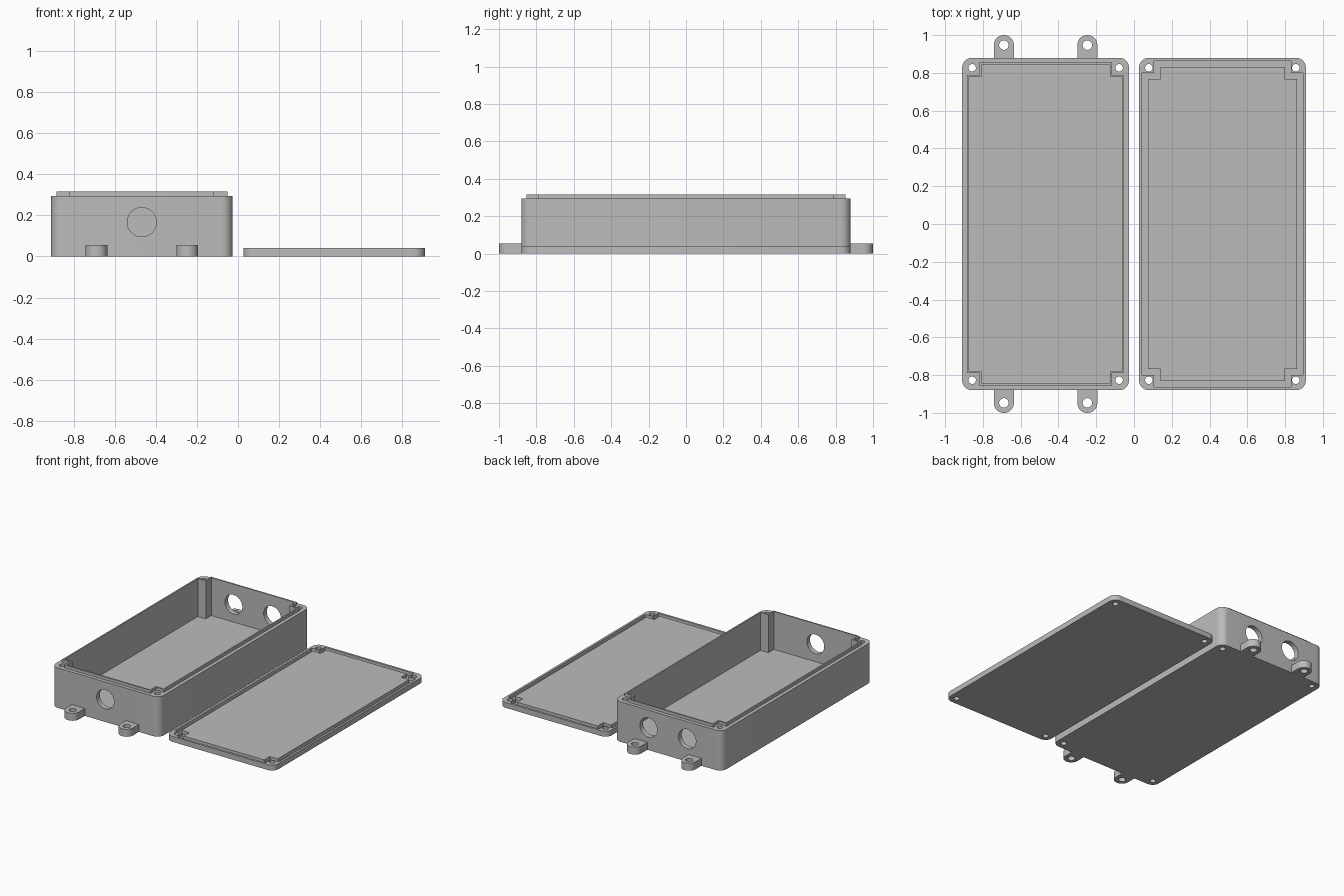
import bpy, bmesh, math

if "Cube" in bpy.data.objects:
    bpy.data.objects.remove(bpy.data.objects["Cube"])

W, L, R = 0.884, 1.76, 0.053      # footprint and corner radius
HX, HY = W / 2, L / 2
CX = 0.468                        # box at -CX, lid at +CX

grey = bpy.data.materials.new("grey plastic")
grey.diffuse_color = (0.5, 0.5, 0.5, 1)
grey.use_nodes = True
grey.node_tree.nodes["Principled BSDF"].inputs["Base Color"].default_value = grey.diffuse_color


def prism(name, pts, z0, z1):
    """Extrude a flat counter-clockwise outline from z0 to z1."""
    bm = bmesh.new()
    face = bm.faces.new([bm.verts.new((x, y, z0)) for x, y in pts])
    out = bmesh.ops.extrude_face_region(bm, geom=[face])
    for v in out["geom"]:
        if isinstance(v, bmesh.types.BMVert):
            v.co.z = z1
    bmesh.ops.recalc_face_normals(bm, faces=bm.faces[:])
    me = bpy.data.meshes.new(name)
    bm.to_mesh(me)
    bm.free()
    me.materials.append(grey)
    ob = bpy.data.objects.new(name, me)
    bpy.context.collection.objects.link(ob)
    return ob


def arc(cx, cy, r, a0, a1, n):
    return [(cx + r * math.cos(math.radians(a0 + (a1 - a0) * i / n)),
             cy + r * math.sin(math.radians(a0 + (a1 - a0) * i / n))) for i in range(n + 1)]


def circle(cx, cy, r, n=32):
    return arc(cx, cy, r, 0, 360, n)[:-1]


def rounded(cx):
    pts = []
    for k, (sx, sy) in enumerate([(1, 1), (-1, 1), (-1, -1), (1, -1)]):
        pts += arc(cx + sx * (HX - R), sy * (HY - R), R, 90 * k, 90 * k + 90, 10)
    return pts


def notched(cx, inset, notch):
    """Rectangle with square corners cut out to clear the screw posts."""
    a, b, c, d = HX - inset, HY - inset, HX - notch, HY - notch
    q = [(a, d), (c, d), (c, b)]
    pts = q + [(-x, y) for x, y in q[::-1]] + [(-x, -y) for x, y in q] \
        + [(x, -y) for x, y in q[::-1]]
    return [(cx + x, y) for x, y in pts]


def boolean(ob, tool, op="DIFFERENCE"):
    m = ob.modifiers.new("bool", "BOOLEAN")
    m.operation, m.object, m.solver = op, tool, "EXACT"
    bpy.context.view_layer.objects.active = ob
    bpy.ops.object.modifier_apply(modifier=m.name)
    bpy.data.objects.remove(tool)


def screw_holes(ob, cx):
    for sx in (-1, 1):
        for sy in (-1, 1):
            boolean(ob, prism("cutter", circle(cx + sx * (HX - R), sy * (HY - R), 0.02, 24),
                              -0.1, 0.5))


def finish(ob):
    bpy.ops.object.select_all(action="DESELECT")
    ob.select_set(True)
    bpy.context.view_layer.objects.active = ob
    bpy.ops.object.shade_smooth_by_angle(angle=math.radians(30))


# Box body with a thin sealing lip, hollowed around the corner posts
box = prism("box", rounded(-CX), 0, 0.295)
boolean(box, prism("lip", notched(-CX, 0.026, 0.09), 0.2, 0.317), "UNION")
boolean(box, prism("cavity", notched(-CX, 0.037, 0.102), 0.037, 0.5))
screw_holes(box, -CX)

# Cable holes: one in the front wall, two in the back wall
for x, side in [(0, -1), (-0.158, 1), (0.158, 1)]:
    tool = prism("cable_cutter", circle(0, 0, 0.071, 48), -0.06, 0.06)
    tool.rotation_euler.x = math.pi / 2
    tool.location = (x - CX, side * HY, 0.167)
    bpy.context.view_layer.update()
    boolean(box, tool)
finish(box)

# Mounting ears at both ends
for sx in (-1, 1):
    for sy in (-1, 1):
        x, r, yc = -CX + sx * 0.221, 0.053, 0.947
        pts = [(x - r, HY), (x + r, HY)] + arc(x, yc, r, 0, 180, 20)
        hole = circle(x, yc, 0.025)
        if sy < 0:
            pts = [(px, -py) for px, py in pts[::-1]]
            hole = [(px, -py) for px, py in hole[::-1]]
        ear = prism("mounting_ear", pts, 0, 0.055)
        boolean(ear, prism("cutter", hole, -0.1, 0.1))
        finish(ear)

# Lid with a groove that receives the lip
lid = prism("lid", rounded(CX), 0, 0.04)
groove = prism("groove", notched(CX, 0.016, 0.08), 0.015, 0.1)
boolean(groove, prism("core", notched(CX, 0.048, 0.113), -0.1, 0.2))
boolean(lid, groove)
screw_holes(lid, CX)
finish(lid)
